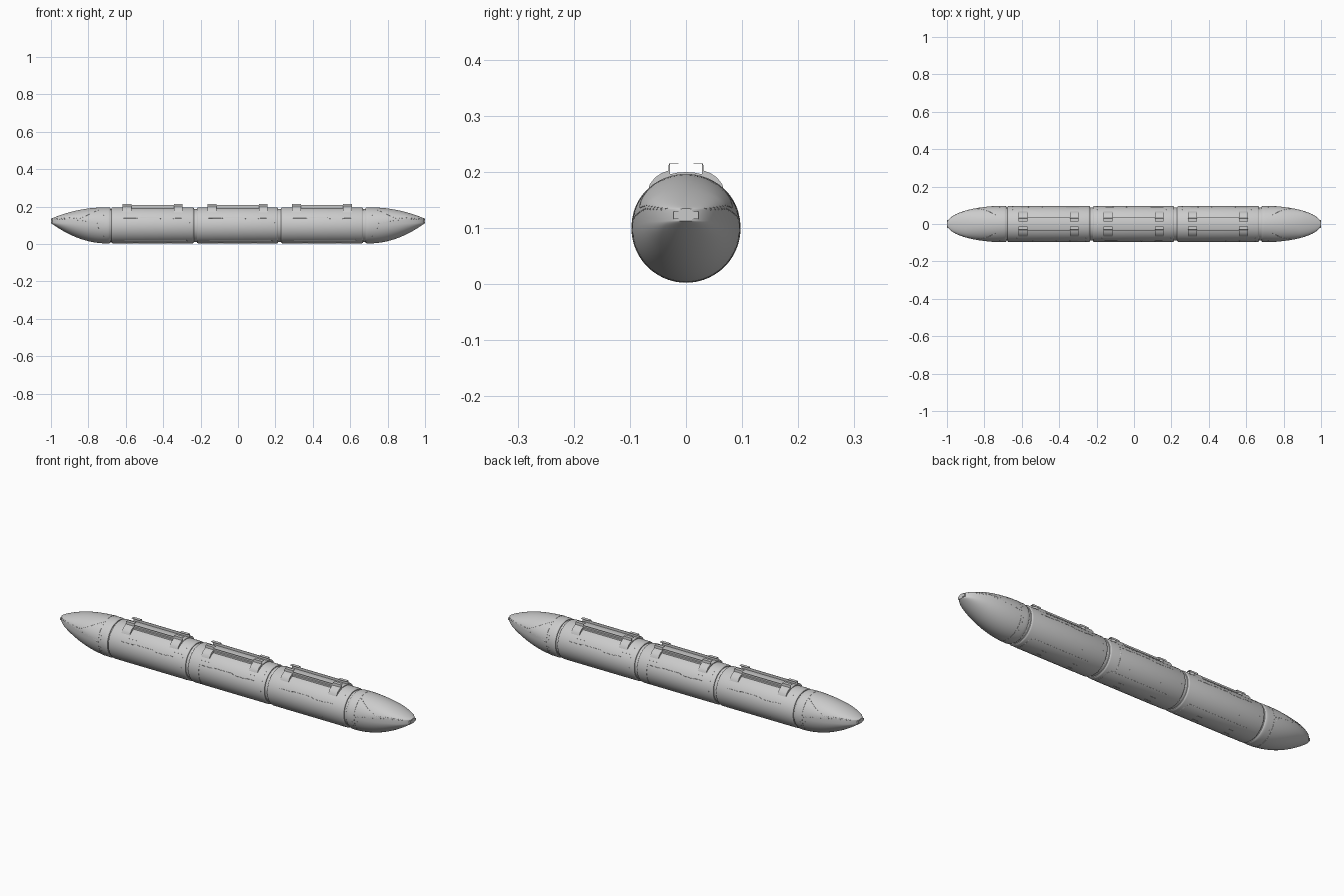
import bpy, bmesh
from math import sin, cos, pi, radians
from mathutils import Vector, Matrix

if "Cube" in bpy.data.objects:
    bpy.data.objects.remove(bpy.data.objects["Cube"])

R, ZC = 0.0965, 0.0995          # hull radius and axis height
N = 64                          # hull sides
CARS = [(-0.676, -0.236, -0.457), (-0.22, 0.215, -0.0025), (0.231, 0.669, 0.449)]


def finish(bm, name, smooth=True):
    bmesh.ops.recalc_face_normals(bm, faces=bm.faces)
    me = bpy.data.meshes.new(name)
    bm.to_mesh(me)
    bm.free()
    ob = bpy.data.objects.new(name, me)
    bpy.context.collection.objects.link(ob)
    if smooth:
        bpy.context.view_layer.objects.active = ob
        ob.select_set(True)
        bpy.ops.object.shade_smooth_by_angle(angle=radians(35))
        ob.select_set(False)
    return ob


def skin(rings, name):
    """Loft closed rings of points and cap both ends."""
    bm = bmesh.new()
    rows = [[bm.verts.new(p) for p in r] for r in rings]
    for a, b in zip(rows, rows[1:]):
        for i in range(len(a)):
            j = (i + 1) % len(a)
            bm.faces.new((a[i], a[j], b[j], b[i]))
    bm.faces.new(rows[0])
    bm.faces.new(rows[-1])
    return finish(bm, name)


def hull_pt(x, a, r=R):
    return Vector((x, r * cos(a), ZC + r * sin(a)))


def nose_pt(s, a, side, k=1.0):
    """Point on a nose: s = 0 at the collar, 1 at the tip."""
    w = R * max(1 - s * s, 0.012) ** 0.5
    top, bot = 0.135 + 0.061 * (1 - s ** 2.1), 0.112 - 0.109 * (1 - s * s)
    m = min(1, s * 1.5)
    hi, lo = ZC + (0.132 - ZC) * m, ZC + (0.113 - ZC) * m
    z = hi + (top - hi) * sin(a) if sin(a) >= 0 else lo + (lo - bot) * sin(a)
    return Vector((side * (0.70 + 0.30 * s), k * w * cos(a), ZC + k * (z - ZC)))


def ring(f):
    return [f(2 * pi * (i + 0.5) / N) for i in range(N)]


def prism(profile, x0, x1, name):
    return skin([[(x, y, z) for y, z in profile] for x in (x0, x1)], name)


def seam(points, name, closed=False):
    cu = bpy.data.curves.new(name, 'CURVE')
    cu.dimensions = '3D'
    cu.bevel_depth, cu.bevel_resolution = 0.0008, 0
    sp = cu.splines.new('POLY')
    sp.points.add(len(points) - 1)
    for p, q in zip(sp.points, points):
        p.co = (*q, 1)
    sp.use_cyclic_u = closed
    bpy.context.collection.objects.link(bpy.data.objects.new(name, cu))


def hull_path(corners, closed=False):
    """Subdivide (x, angle in degrees) corners so the path hugs the hull."""
    out = []
    ends = corners[1:] + ([corners[0]] if closed else [])
    for (x0, a0), (x1, a1) in zip(corners, ends):
        n = max(1, int(abs(a1 - a0) / 5))
        out += [hull_pt(x0 + (x1 - x0) * i / n, radians(a0 + (a1 - a0) * i / n))
                for i in range(n)]
    return out if closed else out + [hull_pt(corners[-1][0], radians(corners[-1][1]))]


def turn(points):
    return [Vector((-p.x, -p.y, p.z)) for p in points]


rivets = []      # (position, outward direction)


def rivet(p):
    for q in (p, turn([p])[0]):
        rivets.append((q, Vector((0, q.y, q.z - ZC)).normalized()))


# Inner connecting tube, visible in the gaps
skin([ring(lambda a: hull_pt(x, a, 0.088)) for x in (-0.70, 0.70)], "connector_tube")

# Bracket profile: saddle foot, upright and inward flange
BRACKET = [(0.069, 0.162), (0.0645, 0.178), (0.055, 0.190), (0.043, 0.198), (0.0315, 0.202),
           (0.0305, 0.215), (0.013, 0.215), (0.013, 0.2135), (0.0285, 0.2135), (0.0285, 0.188),
           (0.050, 0.178)]
RAIL = [(0.036, 0.186), (0.036, 0.197), (0.0305, 0.199), (0.0305, 0.208), (0.0285, 0.208),
        (0.0285, 0.188)]
ROOF = [(0.029, 0.185), (0.029, 0.1955), (0.015, 0.1985), (0, 0.1995),
        (-0.015, 0.1985), (-0.029, 0.1955), (-0.029, 0.185)]

for n, (x0, x1, c) in enumerate(CARS):
    # Car hull with rounded end lips
    prof = [(x0, 0.087), (x0, 0.092), (x0 + 0.003, 0.095), (x0 + 0.009, R),
            (x1 - 0.009, R), (x1 - 0.003, 0.095), (x1, 0.092), (x1, 0.087)]
    skin([ring(lambda a: hull_pt(x, a, r)) for x, r in prof], f"car_hull_{n}")

    # Roof plate, rails and brackets
    prism(ROOF, c - 0.16, c + 0.16, f"roof_plate_{n}")
    for s in (-1, 1):
        prism([(s * y, z) for y, z in RAIL], c - 0.155, c + 0.155, f"roof_rail_{n}")
        for e in (-1, 1):
            bx = c + e * 0.137
            prism([(s * y, z) for y, z in BRACKET], bx - 0.0235, bx + 0.0235, f"roof_bracket_{n}")

    # Stepped side seams and belly hatch outline
    step = [(c - 0.155, 157), (c - 0.085, 157), (c - 0.07, 155), (c + 0.03, 155),
            (c + 0.045, 159), (c + 0.11, 159), (c + 0.12, 157), (c + 0.155, 157)]
    if n == 1:
        step = [(c - 0.155, 235)] + step
    path = hull_path(step)
    seam(path, f"side_seam_{n}")
    mirror_c = CARS[2 - n][2]
    seam(turn(path), f"side_seam_back_{2 - n}")
    hatch = [(c - 0.15, -125), (c + 0.18, -125), (c + 0.195, -115), (c + 0.195, -65),
             (c + 0.18, -55), (c - 0.15, -55)]
    seam(hull_path(hatch), f"belly_hatch_{n}")

    # Belly slots
    for e in (-1, 1):
        for a in (-100, -80):
            p = hull_pt(c + e * 0.09, radians(a))
            bm = bmesh.new()
            bmesh.ops.create_cube(bm, size=1, matrix=Matrix.Translation(p) @
                                  Matrix.Rotation(radians(a + 90), 4, 'X') @
                                  Matrix.Diagonal((0.03, 0.004, 0.002, 1)))
            finish(bm, f"belly_slot_{n}", False)

    # Rivet rows
    for i in range(20):
        rivet(hull_pt(c - 0.19 + i * 0.02, radians(143)))
    for i in range(8):
        rivet(hull_pt(c + 0.2, radians(122 + i * 10)))
    for e in (-0.09, 0.09):
        rivet(hull_pt(c + e, radians(212)))

for side in (-1, 1):
    tag = "left" if side < 0 else "right"
    # Nose hull with collar lip
    rings = [ring(lambda a: Vector((side * u, r * cos(a), ZC + r * sin(a))))
             for u, r in ((0.681, 0.087), (0.681, 0.092), (0.685, 0.095), (0.691, 0.0963))]
    rings += [ring(lambda a: nose_pt(sin(k / 28 * pi / 2), a, side)) for k in range(29)]
    skin(rings, f"nose_{tag}")

    # Small tip lamp
    bm = bmesh.new()
    bmesh.ops.create_cube(bm, size=1, matrix=Matrix.Translation((side * 0.992, 0, 0.1225)) @
                          Matrix.Diagonal((0.015, 0.044, 0.013, 1)))
    finish(bm, f"tip_lamp_{tag}", False)

    # Collar seam and canopy outline
    seam([nose_pt(0.1, 2 * pi * i / 48, side) for i in range(48)], f"collar_seam_{tag}", True)
    for h in (-1, 1):
        edge = []
        for i in range(25):
            t = i / 24
            a = radians(62 - 50 * min(1, t * 2.2))
            edge.append(nose_pt(0.12 + 0.83 * t, a if h > 0 else pi - a, side))
        seam(edge, f"canopy_seam_{tag}")
        # Triangular side vent
        vent = [nose_pt(s, a if h > 0 else pi - a, side)
                for s, a in ((0.13, 0.03), (0.2, 0.03), (0.15, -0.2))]
        seam(vent, f"side_vent_{tag}", True)

# Nose rivets (the helper adds the half-turn copy)
for h in (0, pi):
    for i in range(16):
        rivet(nose_pt(0.2 + i * 0.046, 0.06 if h == 0 else pi - 0.06, 1))
    for i in range(9):
        a = radians(-50 + i * 12)
        rivet(nose_pt(0.06, a if h == 0 else pi - a, 1))

# All rivets as one object
bm = bmesh.new()
for p, d in rivets:
    m = Matrix.Translation(p) @ d.to_track_quat('Z', 'Y').to_matrix().to_4x4()
    bmesh.ops.create_cone(bm, cap_ends=True, segments=6, radius1=0.0016, radius2=0.0012,
                          depth=0.0016, matrix=m)
finish(bm, "rivets", False)
